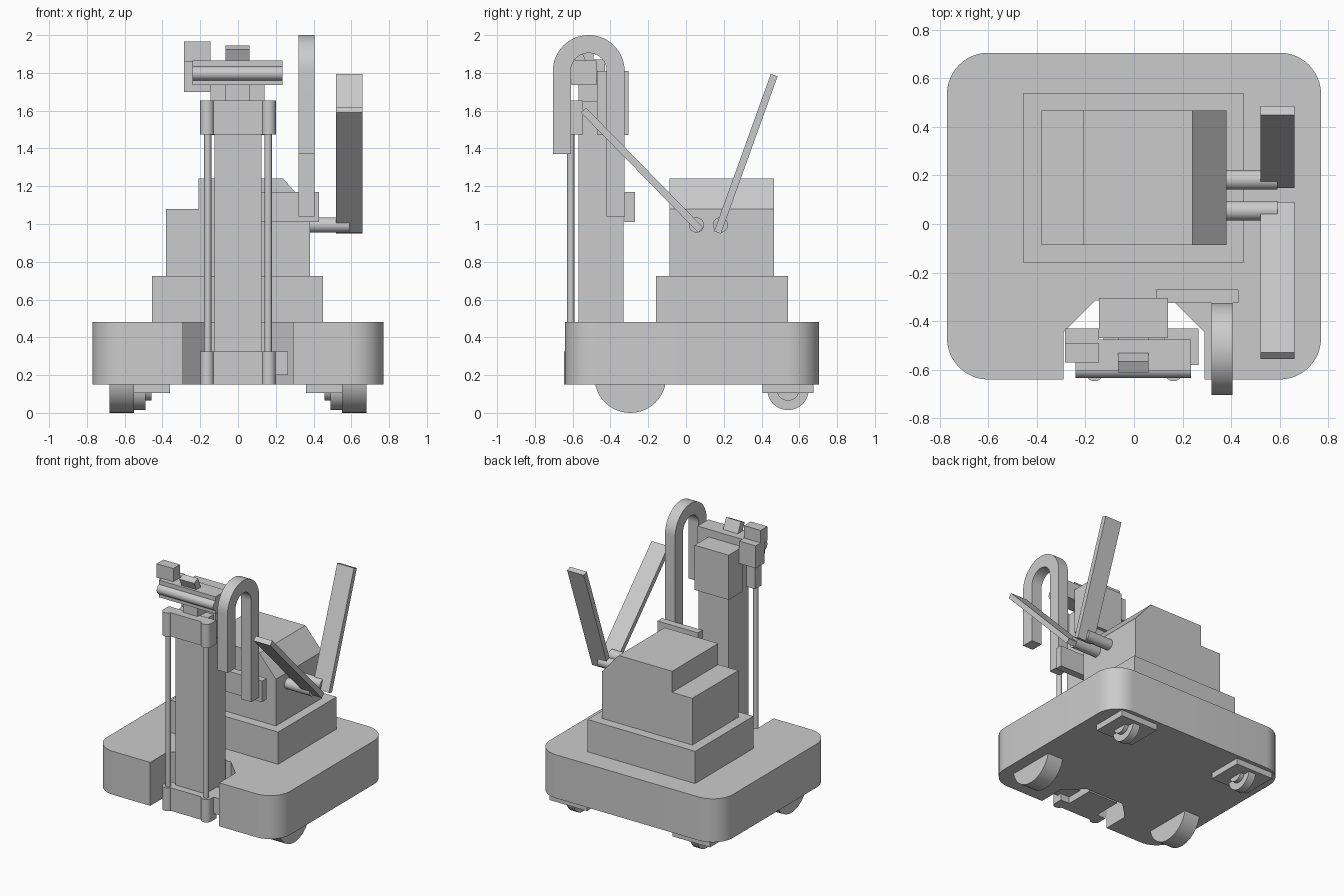
import bpy, bmesh, math
from mathutils import Vector, Matrix

default_cube = bpy.data.objects.get("Cube")
if default_cube:
    bpy.data.objects.remove(default_cube, do_unlink=True)

grey = bpy.data.materials.new("light grey")
grey.use_nodes = True
COLOUR = (0.6, 0.6, 0.6, 1)
grey.diffuse_color = COLOUR
grey.node_tree.nodes["Principled BSDF"].inputs["Base Color"].default_value = COLOUR


def finish(name, bm, smooth=False):
    bmesh.ops.recalc_face_normals(bm, faces=bm.faces)
    mesh = bpy.data.meshes.new(name)
    bm.to_mesh(mesh)
    bm.free()
    mesh.materials.append(grey)
    obj = bpy.data.objects.new(name, mesh)
    bpy.context.collection.objects.link(obj)
    if smooth:
        bpy.ops.object.select_all(action='DESELECT')
        obj.select_set(True)
        bpy.context.view_layer.objects.active = obj
        bpy.ops.object.shade_smooth_by_angle(angle=math.radians(30))
    return obj


def box(name, x, y, z, tilt=0):
    """Box from axis ranges, optionally tilted about x."""
    bm = bmesh.new()
    size = Matrix.Diagonal((x[1] - x[0], y[1] - y[0], z[1] - z[0], 1))
    centre = Vector((sum(x), sum(y), sum(z))) / 2
    bmesh.ops.create_cube(bm, size=1, matrix=Matrix.Translation(centre)
                          @ Matrix.Rotation(math.radians(tilt), 4, 'X') @ size)
    return finish(name, bm)


def rod(name, axis, centre, radius, length):
    """Cylinder along x or z."""
    bm = bmesh.new()
    turn = Matrix.Rotation(math.pi / 2, 4, 'Y') if axis == 'X' else Matrix()
    bmesh.ops.create_cone(bm, cap_ends=True, segments=48, radius1=radius, radius2=radius,
                          depth=length, matrix=Matrix.Translation(centre) @ turn)
    return finish(name, bm, True)


def extrude(name, points, axis, start, end, smooth=False):
    """Outline in (x, y), (x, z) or (y, z), pushed along the remaining axis."""
    place = {'Z': lambda a, b: (a, b, start), 'Y': lambda a, b: (a, start, b),
             'X': lambda a, b: (start, a, b)}[axis]
    shift = {'X': (1, 0, 0), 'Y': (0, 1, 0), 'Z': (0, 0, 1)}[axis]
    bm = bmesh.new()
    face = bm.faces.new([bm.verts.new(place(a, b)) for a, b in points])
    new = bmesh.ops.extrude_face_region(bm, geom=[face])["geom"]
    verts = [v for v in new if isinstance(v, bmesh.types.BMVert)]
    bmesh.ops.translate(bm, verts=verts, vec=Vector(shift) * (end - start))
    return finish(name, bm, smooth)


def arc(cx, cy, r, a0, a1, n):
    angles = [math.radians(a0 + (a1 - a0) * i / n) for i in range(n + 1)]
    return [(cx + r * math.cos(a), cy + r * math.sin(a)) for a in angles]


# Rounded base with a front notch for the mast
R = 0.17
half = [(0.16, -0.315), (0.29, -0.445), (0.29, -0.64)]
half += arc(0.77 - R, -0.64 + R, R, -90, 0, 12) + arc(0.77 - R, 0.705 - R, R, 0, 90, 12)
outline = half + [(-x, y) for x, y in reversed(half)]
extrude("base", outline, 'Z', 0.15, 0.48, True)

# Drive wheels and casters
for side, s in (("left", 1), ("right", -1)):
    rod(side + "_drive_wheel", 'X', (s * 0.615, -0.295, 0.19), 0.19, 0.13)
    box(side + "_caster_plate", sorted((s * 0.36, s * 0.675)), (0.405, 0.675), (0.105, 0.16))
    rod(side + "_caster_wheel", 'X', (s * 0.52, 0.54, 0.125), 0.11, 0.06)
    rod(side + "_caster_hub", 'X', (s * 0.52, 0.54, 0.125), 0.06, 0.125)

# Stepped body, sloped on one shoulder
box("body_plinth", (-0.455, 0.45), (-0.16, 0.54), (0.47, 0.725))
body = [(-0.38, 0.72), (0.38, 0.72), (0.38, 1.08), (0.24, 1.24), (-0.21, 1.24),
        (-0.21, 1.08), (-0.38, 1.08)]
extrude("body", body, 'Y', -0.087, 0.467)

# Mast, guide rods and end brackets
box("mast", (-0.125, 0.125), (-0.57, -0.33), (0.15, 1.65))
for level, z in (("lower", (0.15, 0.325)), ("upper", (1.475, 1.655))):
    box(level + "_bracket", (-0.165, 0.165), (-0.625, -0.545), z)
    for side, s in (("left", 1), ("right", -1)):
        box(f"{level}_{side}_bracket_ear", sorted((s * 0.125, s * 0.2)), (-0.61, -0.545), z)
        rod(f"{level}_{side}_rod_clamp", 'Z', (s * 0.163, -0.61, sum(z) / 2),
            0.037, z[1] - z[0])
for side, s in (("left", 1), ("right", -1)):
    rod(side + "_guide_rod", 'Z', (s * 0.16, -0.61, 0.9), 0.019, 1.5)
box("lower_motor", (0.1, 0.265), (-0.58, -0.43), (0.2, 0.325))

# Head with front roller and sensors
box("head", (-0.145, 0.14), (-0.47, -0.305), (1.47, 1.81))
box("neck", (-0.065, 0.06), (-0.57, -0.46), (1.64, 1.76))
box("head_crossbar", (-0.24, 0.235), (-0.605, -0.475), (1.735, 1.865))
rod("front_roller", 'X', (-0.0025, -0.597, 1.797), 0.037, 0.475)
box("centre_sensor", (-0.065, 0.06), (-0.585, -0.535), (1.80, 1.94), 25)
box("side_unit", (-0.285, -0.145), (-0.535, -0.43), (1.70, 1.87))
box("side_sensor", (-0.285, -0.145), (-0.57, -0.49), (1.86, 1.965))

# Cable hook and its bracket
hook = ([(-0.325, 1.04)] + arc(-0.515, 1.81, 0.19, 0, 180, 32) + [(-0.705, 1.37), (-0.61, 1.37)]
        + arc(-0.515, 1.81, 0.095, 180, 0, 32) + [(-0.42, 1.04)])
extrude("cable_hook", hook, 'X', 0.32, 0.405, True)
box("hook_bracket", (0.09, 0.43), (-0.325, -0.27), (1.01, 1.17))

# Arms: shoulder pins and flat paddles
for name, y, a, b in (("front", 0.055, (0.078, 0.968), (-0.543, 1.603)),
                      ("rear", 0.182, (0.167, 0.955), (0.467, 1.788))):
    rod(name + "_shoulder_pin", 'X', (0.48, y, 0.995), 0.04, 0.22)
    a, b = Vector(a), Vector(b)
    across = (b - a).orthogonal().normalized() * 0.019
    extrude(name + "_arm", [a - across, b - across, b + across, a + across], 'X', 0.52, 0.66)
